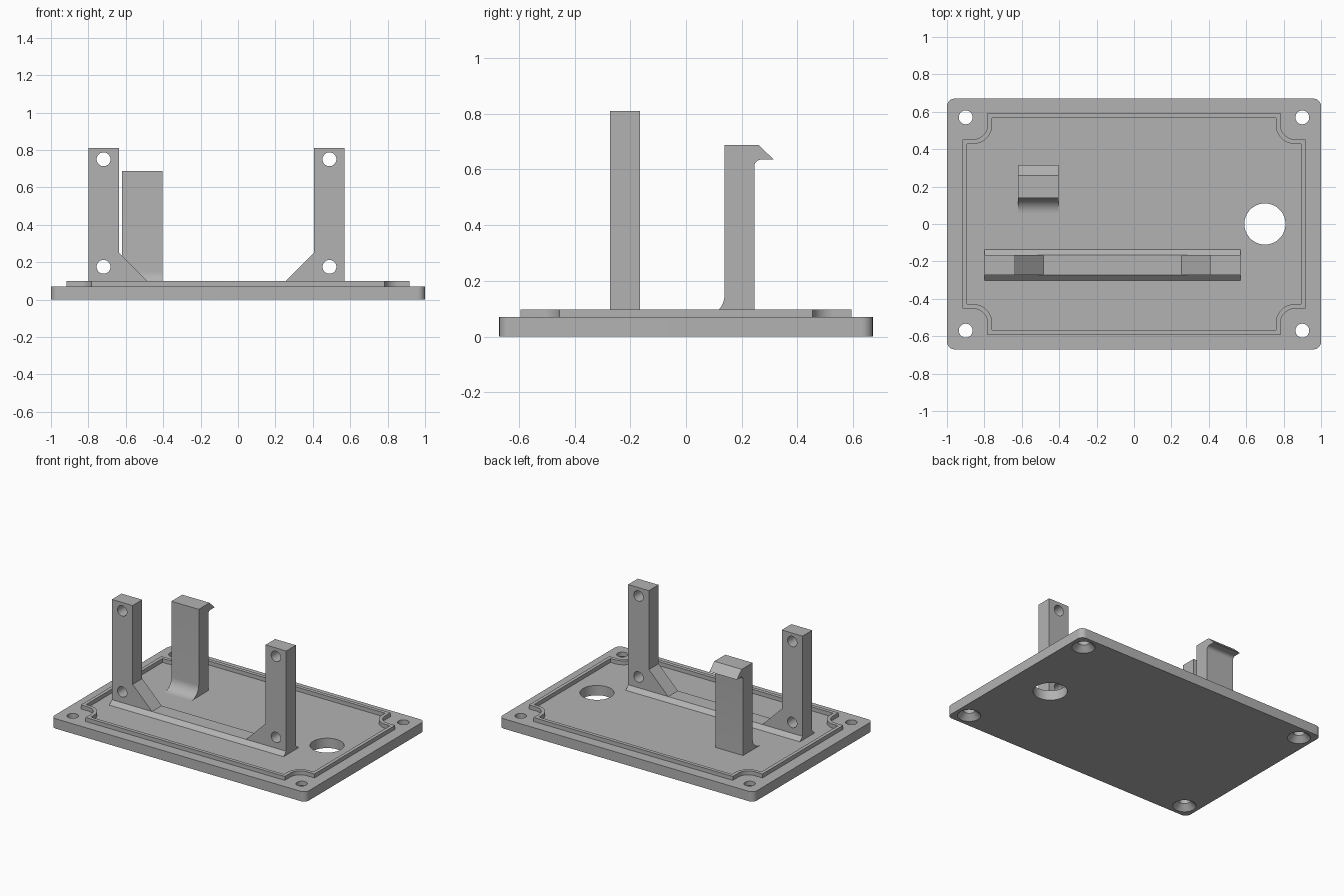
import bpy, bmesh, math
from mathutils import Vector

cube = bpy.data.objects.get("Cube")
if cube:
    bpy.data.objects.remove(cube, do_unlink=True)

grey = bpy.data.materials.new("plain_grey")
grey.use_nodes = True
grey.diffuse_color = (0.45, 0.45, 0.45, 1)
grey.node_tree.nodes["Principled BSDF"].inputs["Base Color"].default_value = grey.diffuse_color

Z0, Z1 = 0.07, 0.098      # top of the plate, top of the lip


def finish(name, bm):
    """Turn a bmesh into a linked object with the grey material."""
    bmesh.ops.recalc_face_normals(bm, faces=bm.faces)
    mesh = bpy.data.meshes.new(name)
    bm.to_mesh(mesh)
    bm.free()
    mesh.materials.append(grey)
    obj = bpy.data.objects.new(name, mesh)
    bpy.context.collection.objects.link(obj)
    return obj


def prism(name, profile, axis, lo, hi):
    """Extrude a 2D profile along an axis; the profile uses the other two axes in order."""
    def place(p, h):
        c = list(p)
        c.insert("xyz".index(axis), h)
        return c
    bm = bmesh.new()
    face = bm.faces.new([bm.verts.new(place(p, lo)) for p in profile])
    new = bmesh.ops.extrude_face_region(bm, geom=[face])["geom"]
    shift = Vector(place((0, 0), hi - lo))
    bmesh.ops.translate(bm, vec=shift, verts=[v for v in new if isinstance(v, bmesh.types.BMVert)])
    return finish(name, bm)


def arc(cx, cy, r, start, end, steps=12):
    """Points on an arc, angles in degrees."""
    angles = [math.radians(start + (end - start) * i / steps) for i in range(steps + 1)]
    return [(cx + r * math.cos(a), cy + r * math.sin(a)) for a in angles]


def circle(cx, cy, r):
    return arc(cx, cy, r, 0, 360, 48)[:-1]


def four_corners(quarter):
    """Repeat a first-quadrant outline in all quadrants, counter-clockwise."""
    q = quarter
    return (q + [(-x, y) for x, y in reversed(q)]
            + [(-x, -y) for x, y in q] + [(x, -y) for x, y in reversed(q)])


def cut(obj, cutters):
    """Subtract the cutters, bake the result and remove the helpers."""
    for c in cutters:
        c.hide_render = True
        mod = obj.modifiers.new("hole", "BOOLEAN")
        mod.operation, mod.solver, mod.object = "DIFFERENCE", "EXACT", c
    deps = bpy.context.evaluated_depsgraph_get()
    deps.update()
    obj.data = bpy.data.meshes.new_from_object(obj.evaluated_get(deps))
    obj.modifiers.clear()
    for c in cutters:
        bpy.data.objects.remove(c, do_unlink=True)


# Base plate with rounded corners, a cable hole and countersunk screw holes
plate = prism("base_plate", four_corners(arc(0.96, 0.63, 0.04, 0, 90)), "z", 0, Z0)
holes = [prism("cable_cutter", circle(0.7, 0, 0.11), "z", -0.1, 0.2)]
for sx in (-1, 1):
    for sy in (-1, 1):
        bm = bmesh.new()
        # Flared profile: wide below the plate, narrow above it
        rings = []
        for r, z in ((0.085, -0.01), (0.037, 0.038), (0.037, 0.12)):
            rings.append([bm.verts.new((x, y, z)) for x, y in circle(0.9 * sx, 0.57 * sy, r)])
        for a, b in zip(rings, rings[1:]):
            for i in range(len(a)):
                bm.faces.new((a[i - 1], a[i], b[i], b[i - 1]))
        bm.faces.new(rings[0])
        bm.faces.new(rings[-1])
        holes.append(finish("screw_cutter", bm))
cut(plate, holes)


# Raised sealing lip that curves inwards around the screws
def lip_outline(x, y, r):
    return four_corners([(x, 0.53 - r)] + arc(0.86, 0.53, r, 270, 180) + [(0.86 - r, y)])


outer, inner = lip_outline(0.918, 0.593, 0.077), lip_outline(0.893, 0.567, 0.102)
bm = bmesh.new()
loops = [[bm.verts.new((x, y, z)) for x, y in line]
         for line, z in ((outer, Z0), (outer, Z1), (inner, Z1), (inner, Z0))]
for k in range(4):
    a, b = loops[k - 1], loops[k]
    for i in range(len(a)):
        bm.faces.new((a[i - 1], a[i], b[i], b[i - 1]))
lip = finish("sealing_lip", bm)

# Chamfered foot strip under the posts
strip = prism("foot_strip", [(-0.302, Z0), (-0.136, Z0), (-0.165, Z1), (-0.273, Z1)],
              "x", -0.8, 0.57)

# Two gusseted posts, mirrored, each with two screw holes
posts = []
for side, sx in (("right", 1), ("left", -1)):
    def px(x):
        return -0.115 + sx * x
    shape = [(-0.685, Z1), (-0.37, Z1), (-0.522, 0.25), (-0.522, 0.81), (-0.685, 0.81)]
    post = prism(side + "_post", [(px(x), z) for x, z in shape], "y", -0.273, -0.165)
    cut(post, [prism("post_cutter", circle(px(-0.604), z, 0.037), "y", -0.4, 0)
               for z in (0.175, 0.75)])
    posts.append(post)

# Snap hook with a curved root and an overhanging barb
hook_shape = ([(0.245, Z0)] + arc(0.27, 0.61, 0.025, 180, 90, 8)
              + [(0.315, 0.635), (0.26, 0.688), (0.138, 0.688)]
              + arc(0.058, Z0 + 0.08, 0.08, 0, -90))
hook = prism("snap_hook", hook_shape, "x", -0.62, -0.405)

# Smooth the curved walls, keep hard edges
bpy.ops.object.select_all(action="DESELECT")
for obj in [plate, lip, strip, hook] + posts:
    obj.select_set(True)
bpy.context.view_layer.objects.active = plate
bpy.ops.object.shade_smooth_by_angle(angle=math.radians(30))
